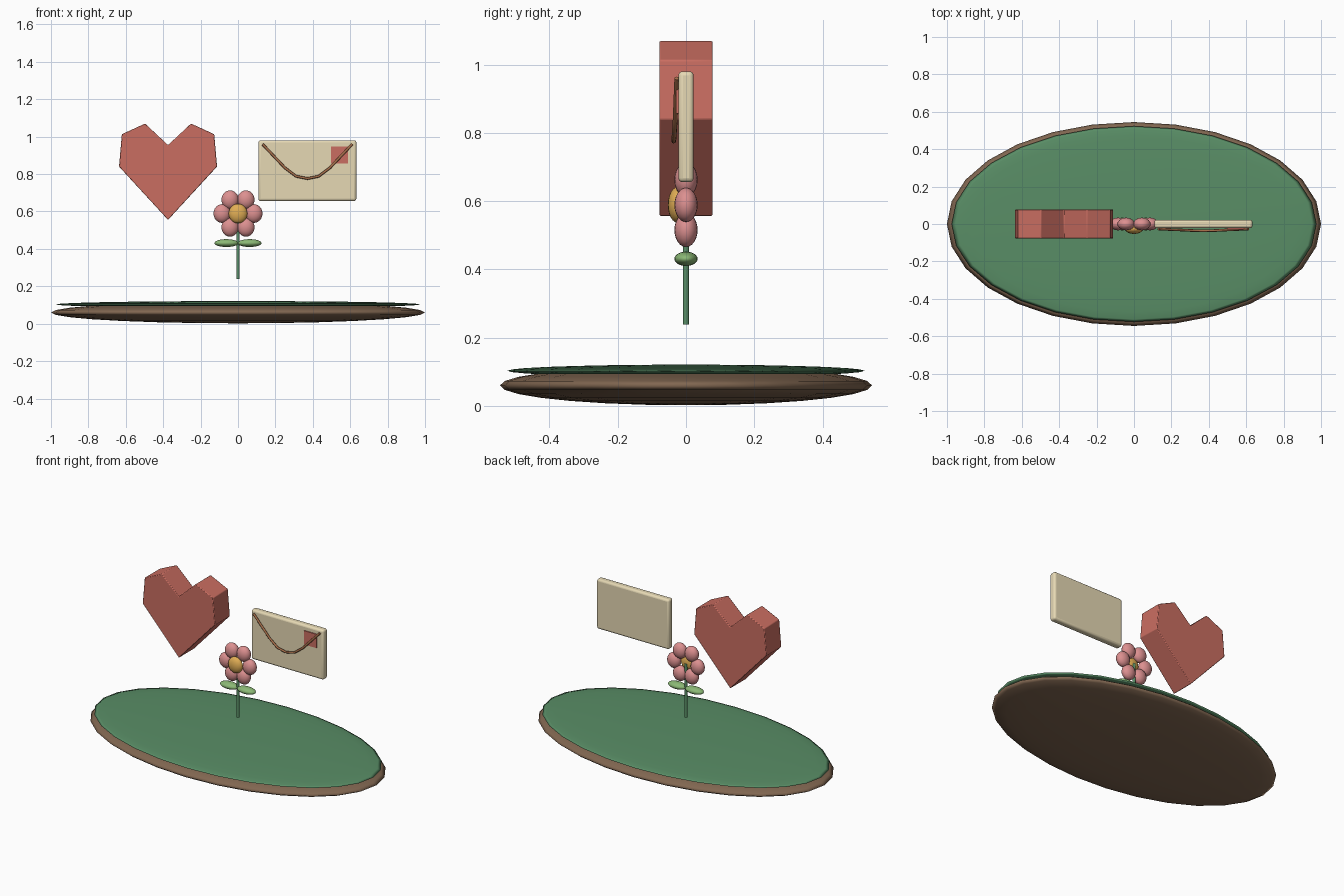
import bpy, bmesh, math

if "Cube" in bpy.data.objects:
    bpy.data.objects.remove(bpy.data.objects["Cube"])


def finish(ob, name, color, smooth=True, angle=180):
    ob.name = name
    key = "mat_%d_%d_%d" % tuple(int(c * 255) for c in color)
    mat = bpy.data.materials.get(key) or bpy.data.materials.new(key)
    mat.diffuse_color = (*color, 1)
    mat.use_nodes = True
    mat.node_tree.nodes["Principled BSDF"].inputs["Base Color"].default_value = mat.diffuse_color
    ob.data.materials.append(mat)
    if smooth and ob.type == 'MESH':
        bpy.ops.object.select_all(action='DESELECT')
        ob.select_set(True)
        bpy.context.view_layer.objects.active = ob
        if angle >= 180:
            bpy.ops.object.shade_smooth()
        else:
            bpy.ops.object.shade_smooth_by_angle(angle=math.radians(angle))
    return ob


def ellipsoid(name, loc, radii, color, seg=20, rings=12):
    bpy.ops.mesh.primitive_uv_sphere_add(segments=seg, ring_count=rings, radius=1, location=loc)
    ob = bpy.context.object
    ob.scale = radii
    bpy.ops.object.transform_apply(location=False, rotation=False, scale=True)
    return finish(ob, name, color)


def box(name, loc, size, color, bevel=0.0, segments=3):
    bpy.ops.mesh.primitive_cube_add(size=1, location=loc)
    ob = bpy.context.object
    ob.scale = size
    bpy.ops.object.transform_apply(location=False, rotation=False, scale=True)
    if bevel:
        m = ob.modifiers.new("bevel", 'BEVEL')
        m.width, m.segments = bevel, segments
    return finish(ob, name, color, bool(bevel), 35)


EARTH = (0.22, 0.135, 0.082)
GRASS = (0.10, 0.27, 0.133)
RED = (0.59, 0.155, 0.12)
PAPER = (0.79, 0.69, 0.456)
PINK = (0.72, 0.28, 0.28)
GOLD = (0.75, 0.42, 0.09)
LEAF = (0.26, 0.485, 0.18)
TRIM = (0.39, 0.16, 0.07)

# oval island
ellipsoid("earth_base", (0, 0, 0.06), (1.0, 0.545, 0.058), EARTH, 28, 14)
ellipsoid("grass_top", (0, 0, 0.103), (0.975, 0.523, 0.018), GRASS, 28, 14)

# faceted heart: mirrored half outline, extruded in depth
half = [(0.262, 0.84), (0.247, 1.013), (0.123, 1.07)]
outline = [(0, 0.555)] + half + [(0, 0.955)] + [(-x, z) for x, z in reversed(half)]
bm = bmesh.new()
face = bm.faces.new([bm.verts.new((x - 0.374, -0.078, z)) for x, z in outline])
ext = bmesh.ops.extrude_face_region(bm, geom=[face])
bmesh.ops.translate(bm, vec=(0, 0.156, 0),
                    verts=[v for v in ext["geom"] if isinstance(v, bmesh.types.BMVert)])
bmesh.ops.recalc_face_normals(bm, faces=bm.faces)
me = bpy.data.meshes.new("heart")
bm.to_mesh(me)
bm.free()
heart = bpy.data.objects.new("heart", me)
bpy.context.collection.objects.link(heart)
bev = heart.modifiers.new("bevel", 'BEVEL')
bev.width, bev.segments = 0.004, 2
finish(heart, "heart", RED, True, 20)

# envelope with flap line and stamp
box("envelope", (0.371, 0, 0.818), (0.524, 0.045, 0.325), PAPER, 0.013)
box("stamp", (0.542, -0.023, 0.902), (0.09, 0.012, 0.09), RED)
flap = [(0.24, 0.96, -0.027), (0.12, 0.833, -0.032), (0.06, 0.788, -0.035)]
path = ([(0.371 - x, y, z) for x, z, y in flap] + [(0.371, -0.036, 0.776)]
        + [(0.371 + x, y, z) for x, z, y in reversed(flap)])
cu = bpy.data.curves.new("flap_line", 'CURVE')
cu.dimensions = '3D'
cu.bevel_depth, cu.bevel_resolution, cu.use_fill_caps = 0.007, 2, True
sp = cu.splines.new('POLY')
sp.points.add(len(path) - 1)
for p, (x, y, z) in zip(sp.points, path):
    p.co = (x, y, z, 1)
line = bpy.data.objects.new("flap_line", cu)
bpy.context.collection.objects.link(line)
finish(line, "flap_line", TRIM)

# flower: stem, leaves, petals, centre
bpy.ops.mesh.primitive_cylinder_add(vertices=12, radius=0.009, depth=0.35, location=(0, 0, 0.413))
finish(bpy.context.object, "stem", GRASS, True, 35)
for side, s in (("left", -1), ("right", 1)):
    ellipsoid("leaf_" + side, (s * 0.062, 0, 0.431), (0.064, 0.034, 0.021), LEAF)
for i in range(6):
    a = i * math.pi / 3
    ellipsoid("petal_%d" % (i + 1), (0.085 * math.cos(a), 0, 0.589 + 0.085 * math.sin(a)),
              (0.046, 0.034, 0.05), PINK)
ellipsoid("flower_centre", (0, -0.025, 0.589), (0.05, 0.028, 0.052), GOLD)
